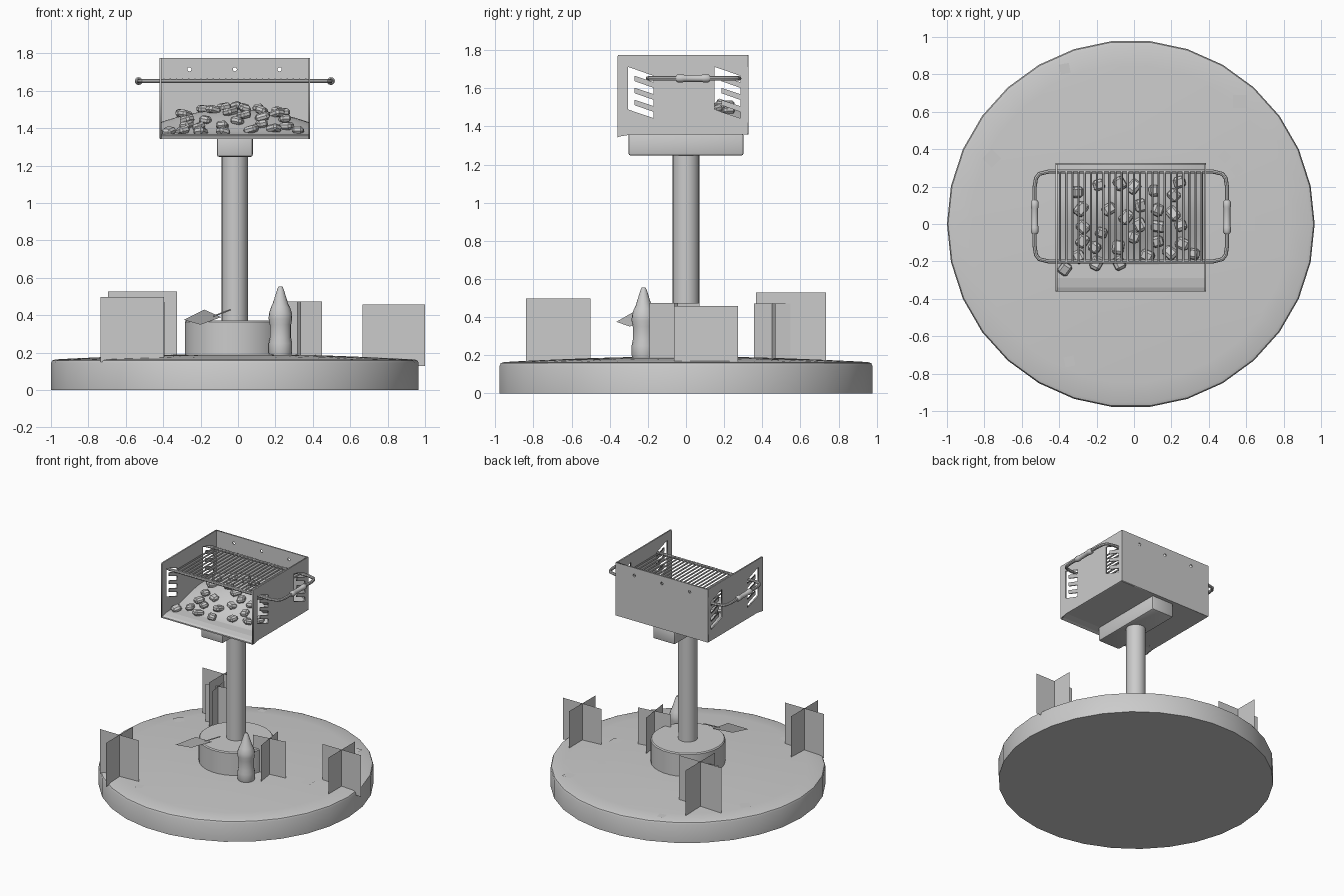
import bpy, bmesh, math, random
from mathutils import Matrix, Vector, Euler

if "Cube" in bpy.data.objects:
    bpy.data.objects.remove(bpy.data.objects["Cube"])

random.seed(4)
CX = -0.017          # axis of the post and disc


def add(name, data, loc=(0, 0, 0), smooth=False):
    ob = bpy.data.objects.new(name, data)
    bpy.context.collection.objects.link(ob)
    ob.location = loc
    bpy.ops.object.select_all(action='DESELECT')
    ob.select_set(True)
    bpy.context.view_layer.objects.active = ob
    if data.id_type == 'CURVE':
        bpy.ops.object.convert(target='MESH')
    if smooth:
        bpy.ops.object.shade_smooth_by_angle(angle=math.radians(35))
    return ob


def mesh(name, verts, faces, **kw):
    me = bpy.data.meshes.new(name)
    me.from_pydata(verts, [], faces)
    return add(name, me, **kw)


def from_bm(name, bm, **kw):
    me = bpy.data.meshes.new(name)
    bm.to_mesh(me)
    bm.free()
    return add(name, me, **kw)


def lathe(name, profile, n, loc):
    """Revolve (radius, z) points listed from bottom to top, closed at both ends."""
    verts, faces = [], []
    for r, z in profile:
        verts += [(r * math.cos(2 * math.pi * i / n), r * math.sin(2 * math.pi * i / n), z) for i in range(n)]
    for k in range(len(profile) - 1):
        for i in range(n):
            j = (i + 1) % n
            faces.append((k * n + i, k * n + j, k * n + n + j, k * n + n + i))
    faces.append(tuple(reversed(range(n))))
    top = (len(profile) - 1) * n
    faces.append(tuple(range(top, top + n)))
    return mesh(name, verts, faces, loc=loc, smooth=True)


def box(name, x0, x1, y0, y1, z0, z1, bevel):
    bm = bmesh.new()
    bmesh.ops.create_cube(bm, size=1, matrix=Matrix.Translation(((x0 + x1) / 2, (y0 + y1) / 2, (z0 + z1) / 2))
                          @ Matrix.Diagonal((x1 - x0, y1 - y0, z1 - z0, 1)))
    bmesh.ops.bevel(bm, geom=bm.edges[:], offset=bevel, segments=2, affect='EDGES', profile=0.5)
    return from_bm(name, bm, smooth=True)


def sheet(name, loops, matrix, thick=0.005):
    """Flat plate with holes: first loop is the outline, the rest are cut out."""
    cu = bpy.data.curves.new(name, 'CURVE')
    cu.dimensions, cu.fill_mode, cu.extrude = '2D', 'BOTH', thick
    for loop in loops:
        sp = cu.splines.new('POLY')
        sp.points.add(len(loop) - 1)
        for p, (a, b) in zip(sp.points, loop):
            p.co = (a, b, 0, 1)
        sp.use_cyclic_u = True
    ob = add(name, cu)
    ob.matrix_world = matrix
    return ob


def rods(name, paths, radius, cyclic=False, res=2):
    cu = bpy.data.curves.new(name, 'CURVE')
    cu.dimensions, cu.bevel_depth, cu.bevel_resolution, cu.use_fill_caps = '3D', radius, res, True
    for path in paths:
        sp = cu.splines.new('POLY')
        sp.points.add(len(path) - 1)
        for p, co in zip(sp.points, path):
            p.co = (*co, 1)
        sp.use_cyclic_u = cyclic
    return add(name, cu, smooth=True)


# ground disc, footing and post
def ground(r):
    return 0.19 - 0.025 * max(0, (r - 0.3) / 0.65) ** 1.3


lathe("ground_disc", [(0.983, 0), (0.983, 0.145), (0.977, 0.158), (0.96, 0.164)] +
      [(r, ground(r)) for r in (0.85, 0.7, 0.5, 0.3)], 30, (CX, 0, 0))
lathe("footing", [(0.267, 0.1), (0.267, 0.364), (0.26, 0.372)], 30, (CX, 0, 0))
lathe("post", [(0.07, 0.3), (0.07, 1.3)], 24, (CX, 0, 0))
box("mount_block", CX - 0.096, CX + 0.096, -0.302, 0.302, 1.247, 1.362, 0.012)

# firebox side panels with comb shaped slots
def comb(y):
    pts = [(y, 1.49), (y, 1.712)]
    for i in range(4):
        u = 1.70 - 0.063 * i
        pts += [(y + 0.036, u), (y + 0.135, u - 0.035), (y + 0.135, u - 0.068), (y + 0.036, u - 0.035)]
    return pts


side = [(-0.36, 1.345), (-0.29, 1.357), (0.318, 1.357), (0.325, 1.364),
        (0.325, 1.768), (0.318, 1.775), (-0.354, 1.775), (-0.36, 1.768)]
to_yz = Matrix(((0, 0, 1), (1, 0, 0), (0, 1, 0))).to_4x4()
for tag, x in (("left", -0.415), ("right", 0.381)):
    sheet(tag + "_panel", [side, comb(-0.305), comb(0.15)], Matrix.Translation((x, 0, 0)) @ to_yz)

# back panel with three holes
hole = [[(x + 0.011 * math.cos(a * math.pi / 6), 1.715 + 0.011 * math.sin(a * math.pi / 6)) for a in range(12)]
        for x in (-0.26, CX, 0.222)]
sheet("back_panel", [[(-0.42, 1.357), (0.386, 1.357), (0.386, 1.775), (-0.42, 1.775)]] + hole,
      Matrix.Translation((0, 0.322, 0)) @ Matrix.Rotation(math.pi / 2, 4, 'X'))

# floor with bent front lip
prof = [(0.325, 1.357), (-0.29, 1.357), (-0.34, 1.35), (-0.36, 1.342),
        (-0.36, 1.352), (-0.34, 1.36), (-0.29, 1.368), (0.325, 1.368)]
n = len(prof)
mesh("firebox_floor", [(x, y, z) for x in (-0.418, 0.384) for y, z in prof],
     [(i, (i + 1) % n, (i + 1) % n + n, i + n) for i in range(n)] + [tuple(reversed(range(n))), tuple(range(n, 2 * n))])

# ash mound
def ash(x, y):
    t = min(1, max(0, (y + 0.27) / 0.42))
    return 1.362 + 0.14 * (1 - ((x - CX) / 0.56) ** 2) * t * t * (3 - 2 * t)


NX, NY = 20, 16
mesh("ash_mound", [(x, y, ash(x, y)) for j in range(NY + 1) for i in range(NX + 1)
                   for x, y in [(-0.41 + 0.786 * i / NX, -0.28 + 0.597 * j / NY)]],
     [(a, a + 1, a + NX + 2, a + NX + 1) for j in range(NY) for i in range(NX) for a in [j * (NX + 1) + i]],
     smooth=True)

# coals scattered on the ash
bm = bmesh.new()
spots = [(-0.37, -0.24), (0.32, -0.16), (-0.2, -0.21), (-0.08, -0.21)]
while len(spots) < 31:
    p = (random.uniform(-0.31, 0.26), random.uniform(-0.19, 0.24))
    if all(math.dist(p, q) > 0.072 for q in spots):
        spots.append(p)
for x, y in spots:
    m = (Matrix.Translation((x, y, max(ash(x, y), 1.37) + 0.013))
         @ Euler((random.uniform(-.3, .3), random.uniform(-.3, .3), random.uniform(0, 3))).to_matrix().to_4x4()
         @ Matrix.Diagonal((random.uniform(.055, .08), .06, .04, 1)))
    lump = bmesh.ops.create_cube(bm, size=1, matrix=m)["verts"]
    bmesh.ops.bevel(bm, geom=list({e for v in lump for e in v.link_edges}), offset=0.012, segments=1,
                    affect='EDGES', profile=0.5)
from_bm("coals", bm, smooth=True)

# grate frame loop, bars and grips
half = [(0.44, 0.28), (0.49, 0.268), (0.507, 0.245), (0.514, 0.2), (0.514, -0.12), (0.507, -0.165),
        (0.49, -0.188), (0.44, -0.2)]
loop = [(CX + x, y, 1.652) for x, y in half] + [(CX - x, y, 1.652) for x, y in reversed(half)]
rods("grate_frame", [loop], 0.011, cyclic=True)
rods("grate_bars", [[(x, -0.2, 1.66), (x, 0.28, 1.66)] for x in (-0.395 + 0.0329 * i for i in range(24))], 0.006, res=1)
for tag, s in (("left", -1), ("right", 1)):
    grip = lathe(tag + "_grip", [(0.014, -0.09), (0.021, -0.08), (0.021, -0.055), (0.018, -0.045), (0.018, 0.045),
                                 (0.021, 0.055), (0.021, 0.08), (0.014, 0.09)], 12, (CX + s * 0.514, 0.037, 1.652))
    grip.rotation_euler.x = math.pi / 2

# squeeze bottle beside the footing
lathe("bottle", [(0.056, 0.18), (0.063, 0.2), (0.063, 0.25), (0.057, 0.28), (0.057, 0.35), (0.063, 0.38), (0.062, 0.41),
                 (0.05, 0.445), (0.042, 0.46), (0.017, 0.54), (0.01, 0.555)], 16, (0.227, -0.222, 0))

# spatula resting on the footing
mesh("spatula_blade", [(-0.29, -0.365, 0.375), (-0.18, -0.27, 0.43), (-0.09, -0.2, 0.39), (-0.2, -0.295, 0.35)],
     [(0, 1, 2, 3)])
rods("spatula_handle", [[(-0.13, -0.235, 0.395), (-0.04, -0.16, 0.43)]], 0.004, res=1)

# grass tufts: crossed upright cards
for i, (x, y, h, z0, z1, rot) in enumerate([(-0.565, -0.67, 0.17, 0.15, 0.497, 0), (-0.51, 0.55, 0.184, 0.17, 0.528, 0),
                                            (0.832, 0.105, 0.167, 0.13, 0.458, 0), (0.318, -0.06, 0.133, 0.17, 0.473, 8),
                                            (-0.49, 0.452, 0.098, 0.17, 0.472, 10)]):
    tuft = mesh(f"grass_tuft_{i + 1}", [(-h, 0, z0), (h, 0, z0), (h, 0, z1), (-h, 0, z1),
                                        (0, -h, z0), (0, h, z0), (0, h, z1), (0, -h, z1)],
                [(0, 1, 2, 3), (4, 5, 6, 7)], loc=(x, y, 0))
    tuft.rotation_euler.z = math.radians(rot)

# fallen leaves on the ground
for i, (x, y, rot) in enumerate([(-0.37, 0.83, 10), (0.565, 0.655, 0), (-0.76, 0.35, 45), (0.485, 0.36, 45),
                                 (0.55, 0.29, 40), (0.61, 0.0, 0), (-0.345, -0.735, 12)]):
    s = 0.036 if i in (1, 2, 5) else 0.027
    leaf = mesh(f"leaf_{i + 1}", [(-s, -s, 0), (s, -s, 0), (s, s, 0), (-s, s, 0)], [(0, 1, 2, 3)],
                loc=(x, y, ground(math.hypot(x - CX, y)) + 0.003))
    leaf.rotation_euler.z = math.radians(rot)
